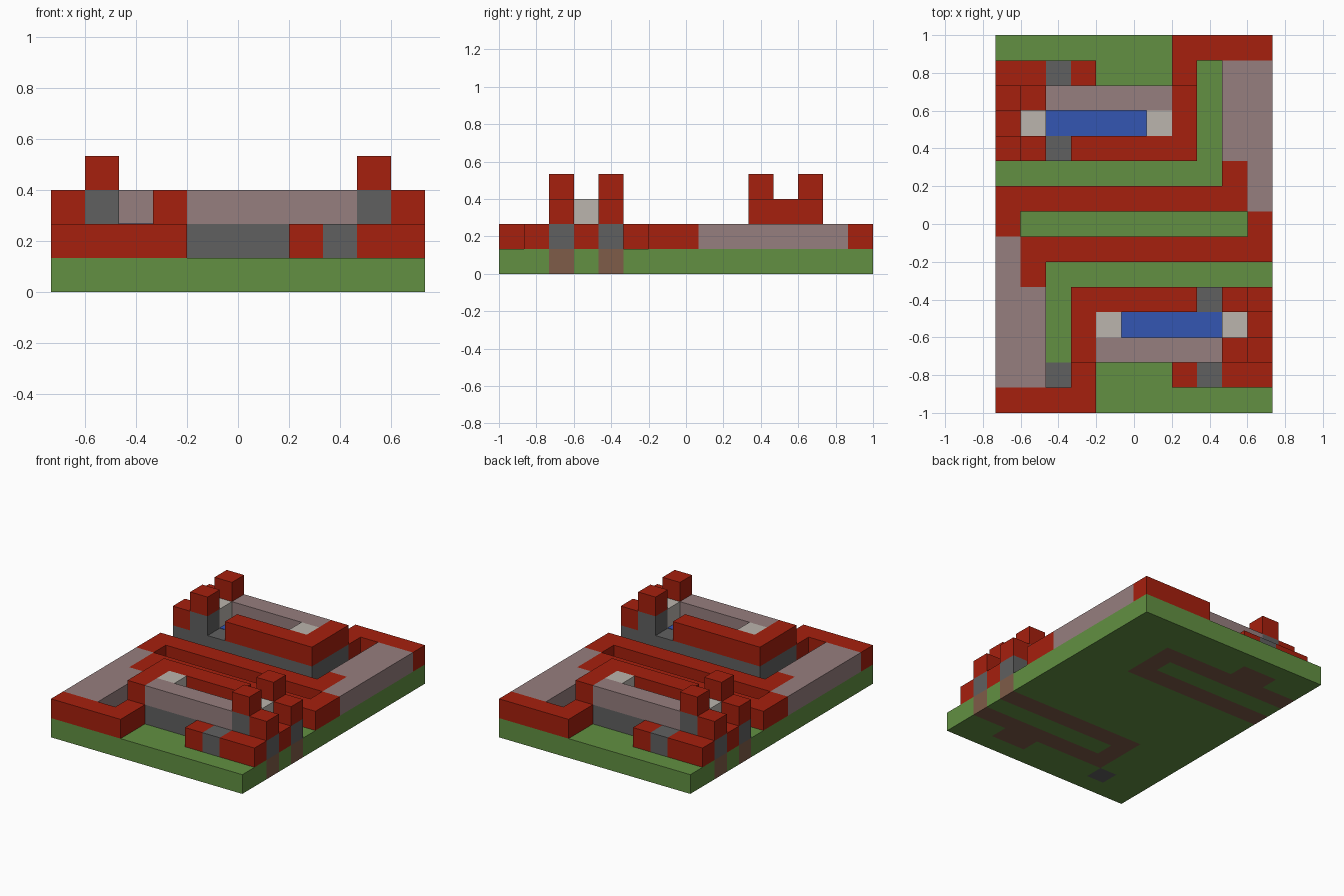
import bpy
import bmesh
from mathutils import Vector

if "Cube" in bpy.data.objects:
    bpy.data.objects.remove(bpy.data.objects["Cube"], do_unlink=True)

# The layout sits on a block grid, counted from the front right corner
COLS, ROWS = 11, 15
UNIT = 2 / ROWS


def material(name, colour):
    mat = bpy.data.materials.new(name)
    mat.use_nodes = True
    rgba = (*colour, 1)
    mat.diffuse_color = rgba
    mat.node_tree.nodes["Principled BSDF"].inputs["Base Color"].default_value = rgba
    return mat


red = material("brick red", (.38, .014, .004))
green = material("grass green", (.122, .28, .054))
mauve = material("clay mauve", (.305, .209, .209))
grey = material("stone grey", (.117, .117, .117))
blue = material("carpet blue", (.033, .093, .445))
pale = material("pale stone", (.497, .462, .418))
brown = material("earth brown", (.209, .107, .065))


def corner(col, row, level):
    return Vector((col - COLS / 2, row - ROWS / 2, level)) * UNIT


def make_object(name, bm, *mats):
    bmesh.ops.recalc_face_normals(bm, faces=bm.faces)
    mesh = bpy.data.meshes.new(name)
    bm.to_mesh(mesh)
    bm.free()
    for mat in mats:
        mesh.materials.append(mat)
    obj = bpy.data.objects.new(name, mesh)
    bpy.context.collection.objects.link(obj)
    return obj


def box_mesh(low, high):
    bm = bmesh.new()
    bmesh.ops.create_cube(bm, size=1)
    size, mid = high - low, (low + high) / 2
    for v in bm.verts:
        v.co = Vector(a * b for a, b in zip(v.co, size)) + mid
    return bm


def block(name, mat, cols, rows, level, height=1):
    """Block over inclusive column and row ranges, plus its half-turn twin."""
    low = corner(cols[0], rows[0], level)
    high = corner(cols[1] + 1, rows[1] + 1, level + height)
    make_object("front_" + name, box_mesh(low, high), mat)
    turned_low = Vector((-high.x, -high.y, low.z))
    turned_high = Vector((-low.x, -low.y, high.z))
    make_object("back_" + name, box_mesh(turned_low, turned_high), mat)


# Ground slab, cut along the grid so the foundations show in its faces
def foundation(col, row):
    if (col, row) == (2, 1):
        return 2
    for c, r in ((col, row), (COLS - 1 - col, ROWS - 1 - row)):
        long_wall = r in (2, 4) and c >= 3
        end_wall = r == 3 and c == 3
        porch = r == 1 and c in (7, 8)
        if long_wall or end_wall or porch:
            return 1
    return 0


bm = box_mesh(corner(0, 0, 0), corner(COLS, ROWS, 1))
for axis, count in ((Vector((1, 0, 0)), COLS), (Vector((0, 1, 0)), ROWS)):
    for n in range(1, count):
        bmesh.ops.bisect_plane(bm, geom=bm.verts[:] + bm.edges[:] + bm.faces[:],
                               plane_co=axis * (n - count / 2) * UNIT, plane_no=axis)
bm.normal_update()
for face in bm.faces:
    inside = (face.calc_center_median() - face.normal * UNIT / 2) / UNIT
    face.material_index = foundation(int(inside.x + COLS / 2), int(inside.y + ROWS / 2))
make_object("ground", bm, green, brown, grey)

# Low garden walls and clay terraces
block("corner_wall", red, (0, 3), (0, 0), 1)
block("corner_wall_return", red, (3, 3), (1, 1), 1)
block("terrace", mauve, (0, 1), (1, 4), 1)
block("terrace_strip", mauve, (0, 0), (5, 6), 1)
block("terrace_edge", red, (1, 1), (5, 5), 1)
block("middle_wall", red, (1, 10), (6, 6), 1)
block("middle_wall_end", red, (0, 0), (7, 7), 1)

# Porch and entry step
block("porch_end", red, (7, 7), (1, 1), 1)
block("porch_step", grey, (8, 8), (1, 1), 1)
block("porch_wall", red, (9, 10), (1, 1), 1)
block("side_step", red, (10, 10), (3, 3), 1)

# House floor and carpet
block("floor", grey, (3, 9), (2, 4), 1)
block("carpet", blue, (5, 8), (3, 3), 2, .02)

# House walls
block("end_wall", red, (3, 3), (2, 4), 2)
block("inner_wall", red, (4, 7), (4, 4), 2)
block("outer_wall", mauve, (4, 8), (2, 2), 2)
for label, col in (("inner", 4), ("outer", 9)):
    block(label + "_pale_block", pale, (col, col), (3, 3), 2)

# Paired gate towers and buttresses
for label, row in (("outer", 2), ("inner", 4)):
    rows = (row, row)
    block(label + "_tower", grey, (9, 9), rows, 2)
    block(label + "_tower_cap", red, (9, 9), rows, 3)
    block(label + "_buttress", grey, (10, 10), rows, 1)
    block(label + "_buttress_cap", red, (10, 10), rows, 2)
